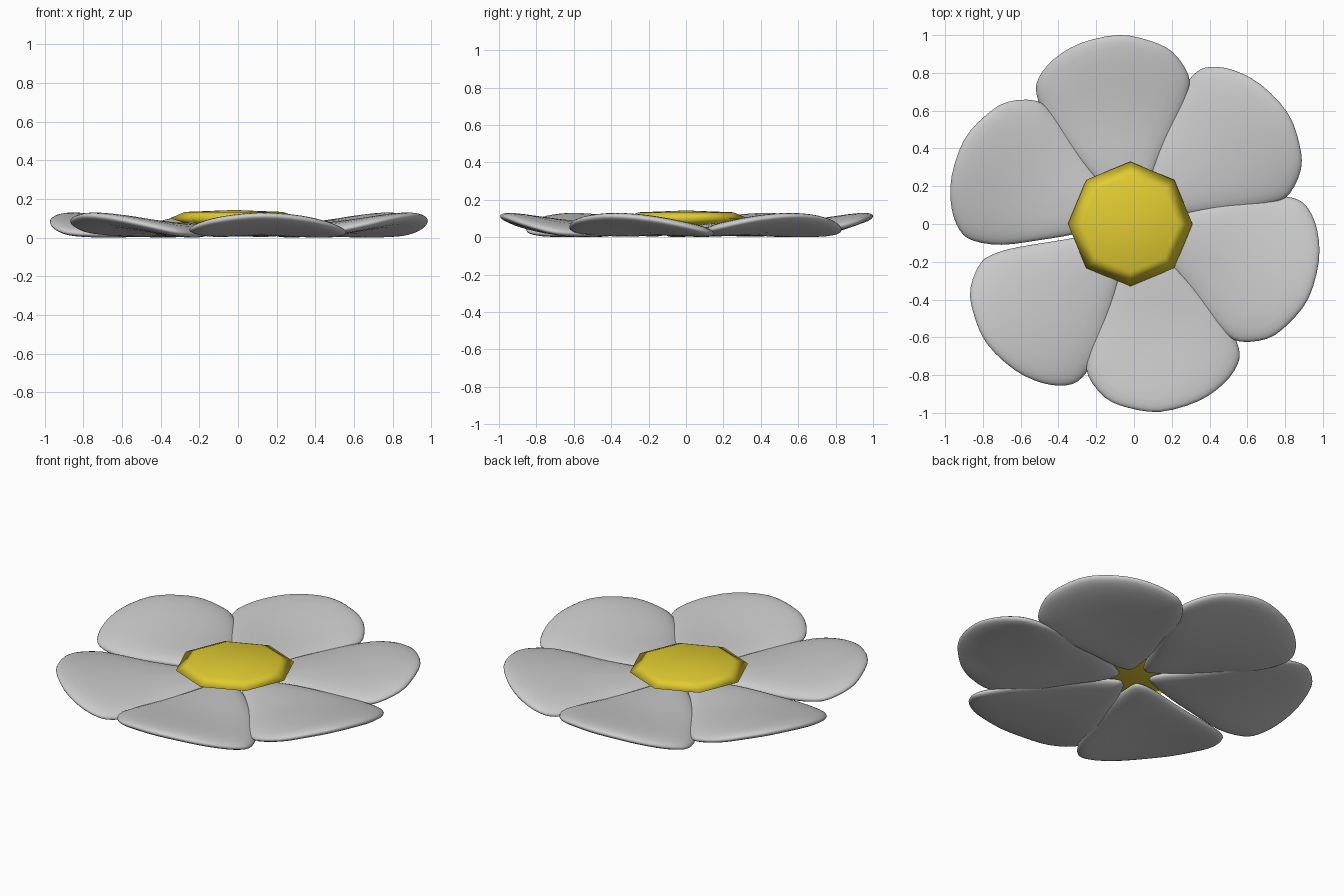
import bpy, bmesh, math
from mathutils import Vector, Matrix

if "Cube" in bpy.data.objects:
    bpy.data.objects.remove(bpy.data.objects["Cube"])

# Petal outline, seen from above, base near the flower centre
OUTLINE = [(0.0, 0.09), (0.06, 0.17), (0.13, 0.335), (0.236, 0.564), (0.28, 0.69),
           (0.283, 0.79), (0.20, 0.91), (0.08, 0.97), (-0.09, 1.0), (-0.29, 0.955),
           (-0.43, 0.87), (-0.51, 0.77), (-0.52, 0.68), (-0.46, 0.54),
           (-0.334, 0.382), (-0.20, 0.23), (-0.06, 0.11)]
MIDDLE = Vector((-0.09, 0.62))


def smooth_loop(points, steps):
    """Closed Catmull-Rom curve through the points."""
    p = [Vector(q) for q in points]
    n, out = len(p), []
    for i in range(n):
        a, b, c, d = p[i - 1], p[i], p[(i + 1) % n], p[(i + 2) % n]
        for k in range(steps):
            t = k / steps
            out.append(0.5 * (2 * b + (c - a) * t + (2 * a - 5 * b + 4 * c - d) * t * t
                              + (3 * b - a - 3 * c + d) * t ** 3))
    return out


def petal_height(x, y):
    """Tip curls up, sides droop."""
    curl = max(0.0, (y - 0.45) / 0.55) ** 1.5
    side = (x + 0.09) / 0.4
    return 0.042 + 0.07 * curl - 0.034 * side * side


def bridge(bm, a, b):
    n = len(a)
    for i in range(n):
        j = (i + 1) % n
        bm.faces.new((a[i], a[j], b[j], b[i]))


def finish(bm, name, smooth=True):
    bmesh.ops.recalc_face_normals(bm, faces=bm.faces)
    for f in bm.faces:
        f.smooth = smooth
    mesh = bpy.data.meshes.new(name)
    bm.to_mesh(mesh)
    bm.free()
    ob = bpy.data.objects.new(name, mesh)
    bpy.context.collection.objects.link(ob)
    return ob


def make_petal(name, angle):
    bm = bmesh.new()
    loop = smooth_loop(OUTLINE, 3)
    scales = (0.15, 0.4, 0.65, 0.82, 0.91, 0.96, 0.99)
    rings = [(s, 1) for s in scales] + [(1.0, 0)] + [(s, -1) for s in reversed(scales)]
    prev = first = None
    for s, sign in rings:
        half = 0.035 * math.sqrt(max(0.0, 1 - s ** 6)) * sign
        ring = []
        for q in loop:
            c = MIDDLE + (q - MIDDLE) * s
            ring.append(bm.verts.new((c.x, c.y, petal_height(c.x, c.y) + half)))
        if prev:
            bridge(bm, prev, ring)
        else:
            first = ring
        prev = ring
    bm.faces.new(first)
    bm.faces.new(prev)
    bm.transform(Matrix.Rotation(math.radians(angle), 4, 'Z'))
    return finish(bm, name)


# Six petals, slightly closer than 60 degrees so one gap stays open
parts = [make_petal(f"petal_{i + 1}", 58.5 - 58.9 * i) for i in range(6)]

# Faceted eight-sided centre
bm = bmesh.new()
prev = None
for r, z in ((0.21, 0.06), (0.33, 0.10), (0.255, 0.132)):
    ring = [bm.verts.new((-0.02 + r * math.cos(i * math.pi / 4), r * math.sin(i * math.pi / 4), z))
            for i in range(8)]
    if prev:
        bridge(bm, prev, ring)
    else:
        low = bm.verts.new((-0.02, 0, 0.052))
        for i in range(8):
            bm.faces.new((low, ring[(i + 1) % 8], ring[i]))
    prev = ring
top = bm.verts.new((-0.02, 0, 0.142))
for i in range(8):
    bm.faces.new((top, prev[i], prev[(i + 1) % 8]))
centre = finish(bm, "flower_centre")
yellow = bpy.data.materials.new("yellow")
yellow.diffuse_color = (0.75, 0.6, 0.03, 1)
yellow.use_nodes = True
yellow.node_tree.nodes["Principled BSDF"].inputs["Base Color"].default_value = yellow.diffuse_color
centre.data.materials.append(yellow)
parts.append(centre)

# Rest the flower on the ground
lowest = min(v.co.z for ob in parts for v in ob.data.vertices)
for ob in parts:
    ob.data.transform(Matrix.Translation((0, 0, -lowest)))
